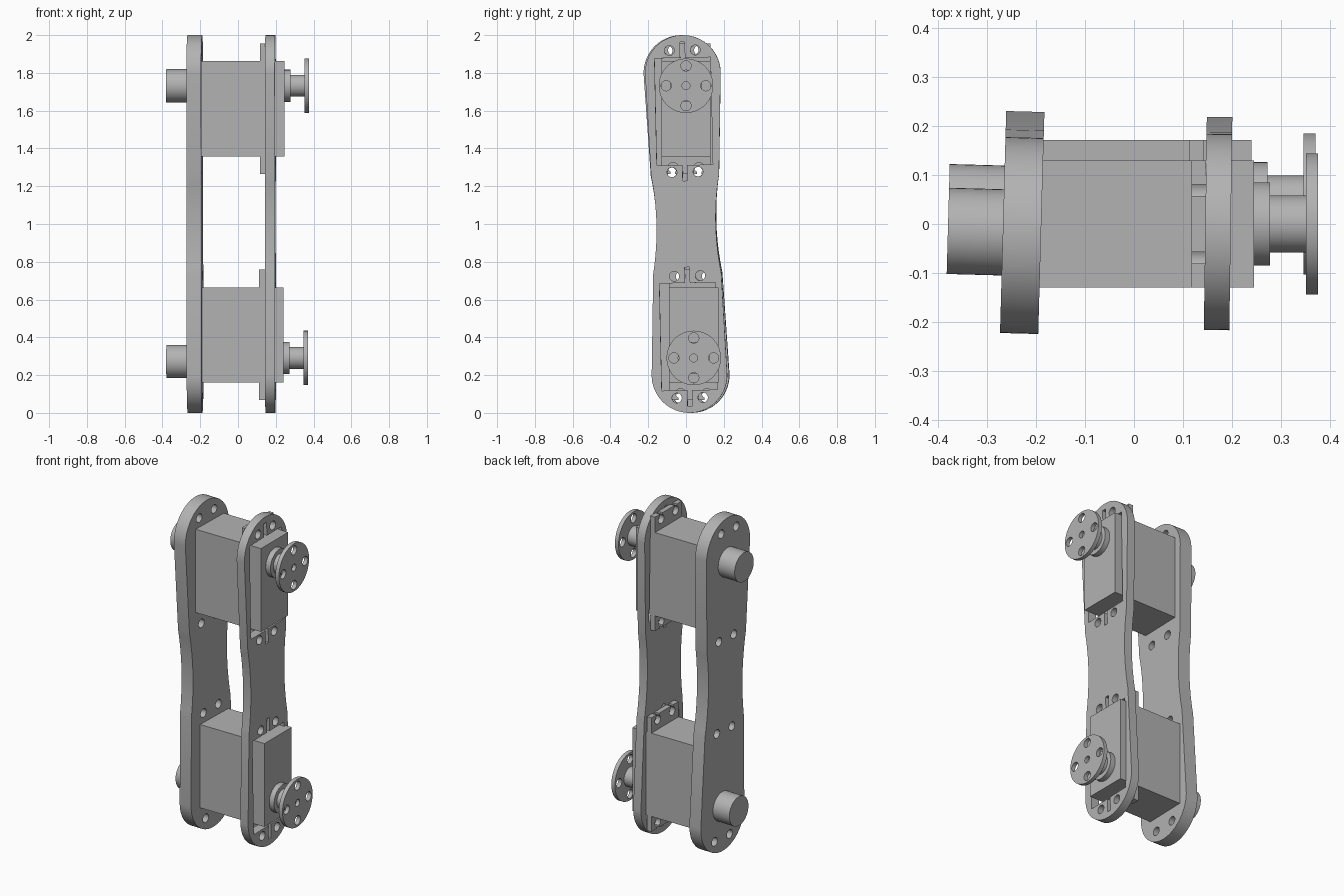
import bpy, bmesh
from math import sin, cos, pi, radians

if "Cube" in bpy.data.objects:
    bpy.data.objects.remove(bpy.data.objects["Cube"])

grey = bpy.data.materials.new("plain grey")
grey.use_nodes = True
color = (0.45, 0.45, 0.45, 1)
grey.diffuse_color = color
grey.node_tree.nodes["Principled BSDF"].inputs["Base Color"].default_value = color


def arc(y, z, r, start=0.0, end=2 * pi, n=32):
    """Points on an arc; a full circle leaves out the repeated end point."""
    last = n if end - start > 6.28 else n + 1
    return [(y + r * cos(start + (end - start) * i / n),
             z + r * sin(start + (end - start) * i / n)) for i in range(last)]


def rect(y, z, hy, hz):
    return [(y - hy, z - hz), (y + hy, z - hz), (y + hy, z + hz), (y - hy, z + hz)]


def prism(name, profiles, x0, x1):
    """Extrude closed y-z profiles along x."""
    bm = bmesh.new()
    for points in profiles:
        face = bm.faces.new([bm.verts.new((x0, y, z)) for y, z in points])
        new = bmesh.ops.extrude_face_region(bm, geom=[face])["geom"]
        bmesh.ops.translate(bm, vec=(x1 - x0, 0, 0),
                            verts=[v for v in new if isinstance(v, bmesh.types.BMVert)])
    bmesh.ops.recalc_face_normals(bm, faces=bm.faces)
    mesh = bpy.data.meshes.new(name)
    bm.to_mesh(mesh)
    bm.free()
    obj = bpy.data.objects.new(name, mesh)
    bpy.context.collection.objects.link(obj)
    mesh.materials.append(grey)
    return obj


def cut(obj, profiles):
    """Cut closed profiles right through a part."""
    cutter = prism("cutter", profiles, -2, 2)
    mod = obj.modifiers.new("holes", "BOOLEAN")
    mod.operation, mod.solver, mod.object = "DIFFERENCE", "EXACT", cutter
    graph = bpy.context.evaluated_depsgraph_get()
    obj.modifiers[0].show_viewport = True
    result = bpy.data.meshes.new_from_object(obj.evaluated_get(graph))
    obj.modifiers.clear()
    obj.data = result
    bpy.data.objects.remove(cutter)


def finish(obj, loc, tilt=0.0, yaw=0.0):
    obj.location = loc
    obj.rotation_euler = (radians(tilt), 0, radians(yaw))
    bpy.ops.object.select_all(action="DESELECT")
    obj.select_set(True)
    bpy.context.view_layer.objects.active = obj
    bpy.ops.object.shade_smooth_by_angle(angle=radians(30))


# Plate outline: round ends, gentle taper, concave waist
side = arc(0, 0.8, 0.2, 0, pi, 40)
waist = [(-0.157 - 0.023 * (t / 8) ** 2, -0.26 * t / 8) for t in range(-8, 9)]
half = side + waist
outline = half + [(-y, -z) for y, z in half]

bolt_holes = [arc(y, z, 0.026, n=24) for y in (-0.069, 0.069)
              for z in (-0.92, -0.275, 0.275, 0.92)]


def window(s):
    """Servo opening with a narrow slot at each end."""
    w, k = 0.148, 0.0125
    lo, hi, slot = 0.312, 0.88, 0.083
    pts = [(-w, lo), (-k, lo), (-k, lo - slot), (k, lo - slot), (k, lo), (w, lo),
           (w, hi), (k, hi), (k, hi + slot), (-k, hi + slot), (-k, hi), (-w, hi)]
    return [(y * s, z * s) for y, z in pts]


# Thick plate with two pivot stubs
thick = prism("right_plate", [outline], -0.039, 0.039)
cut(thick, bolt_holes)
finish(thick, (-0.228, 0.003, 1.0), 1.9, -1.6)
stubs = prism("pivot_stubs", [arc(0, s * 0.73, 0.088, n=48) for s in (-1, 1)],
              -0.151, -0.038)
finish(stubs, (-0.228, 0.006, 1.002), 1.9, -1.6)

# Thin plate carrying the servos
thin = prism("left_plate", [outline], -0.026, 0.026)
cut(thin, bolt_holes + [window(1), window(-1)])
finish(thin, (0.1715, 0.001, 1.0), 1.25, -0.8)


def keyhole(y, s):
    """Round bolt hole opening onto the flange end."""
    pts = arc(y, 0.31, 0.026, 0.65 * pi, 2.35 * pi, 24)
    pts += [(pts[-1][0], 0.4), (pts[0][0], 0.4)]
    return [(a * s, b * s) for a, b in pts]


# Servos, the lower one turned upside down
for label, s, loc in (("upper", 1, (0.005, 0, 1.61)), ("lower", -1, (0, 0.041, 0.413))):
    axis = s * 0.122
    body = prism(label + "_servo_body", [rect(0, 0, 0.13, 0.252)], -0.2, 0.24)
    finish(body, loc)
    flange = prism(label + "_servo_flange", [rect(0, 0, 0.13, 0.345)], 0.112, 0.142)
    cut(flange, [keyhole(y, e) for y in (-0.069, 0.069) for e in (-1, 1)])
    finish(flange, loc)
    collar = prism(label + "_collar", [arc(0, axis, 0.085, n=48)], 0.239, 0.272)
    finish(collar, loc)
    shaft = prism(label + "_shaft", [arc(0, axis, 0.058, n=48)], 0.27, 0.348)
    finish(shaft, loc)
    horn = prism(label + "_horn", [arc(0, axis, 0.144, n=64)], 0.346, 0.37)
    ring = [arc(0.105 * cos(a * pi / 2), axis + 0.105 * sin(a * pi / 2), 0.027, n=24)
            for a in range(4)]
    cut(horn, ring + [arc(0, axis, 0.021, n=24)])
    finish(horn, loc)
